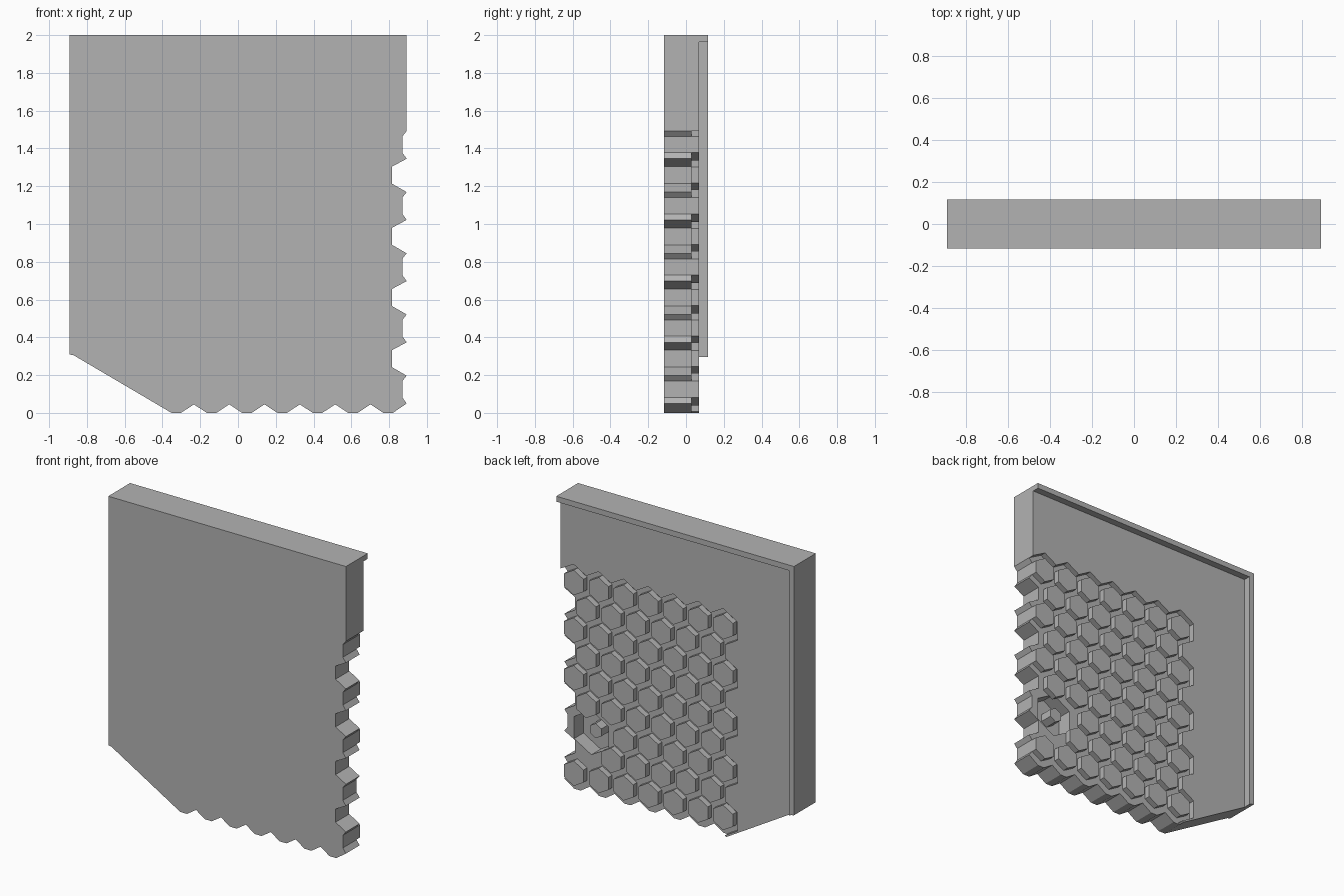
import bpy, bmesh, math

cube = bpy.data.objects.get("Cube")
if cube:
    bpy.data.objects.remove(cube, do_unlink=True)

# Single plain material
grey = bpy.data.materials.new("plain_grey")
grey.use_nodes = True
color = (0.45, 0.45, 0.45, 1)
grey.diffuse_color = color
grey.node_tree.nodes["Principled BSDF"].inputs["Base Color"].default_value = color

# Shared layout: honeycomb spacing and depth levels
PITCH = 0.187
ROW = PITCH * math.sqrt(3) / 2
COL0, ROW0 = 0.795, 0.125
COLS, ROWS = 7, 9
EDGE, TOP = 0.893, 2.0
FRONT, FLOOR, SURFACE, BACK = -0.117, 0.03, 0.07, 0.117


def row_z(r):
    return ROW0 + r * ROW


def col_x(c, r=0):
    return COL0 - c * PITCH - (r % 2) * PITCH / 2


def hexagon(x, z, radius):
    return [(x + radius * math.sin(i * math.pi / 3),
             z + radius * math.cos(i * math.pi / 3)) for i in range(6)]


def prisms(name, profiles, y0, y1):
    """Extrude each x-z profile from y0 to y1 into one object."""
    bm = bmesh.new()
    for profile in profiles:
        face = bm.faces.new([bm.verts.new((x, y0, z)) for x, z in profile])
        new = bmesh.ops.extrude_face_region(bm, geom=[face])["geom"]
        verts = [v for v in new if isinstance(v, bmesh.types.BMVert)]
        bmesh.ops.translate(bm, verts=verts, vec=(0, y1 - y0, 0))
    bmesh.ops.recalc_face_normals(bm, faces=bm.faces)
    mesh = bpy.data.meshes.new(name)
    bm.to_mesh(mesh)
    bm.free()
    mesh.materials.append(grey)
    obj = bpy.data.objects.new(name, mesh)
    bpy.context.collection.objects.link(obj)
    return obj


# Front slab: toothed right side, zigzag bottom, sloped left corner
corner = [(-0.352, 0), (-0.87, 0.305), (-EDGE, 0.31)]
outline = [(-EDGE, TOP), (EDGE, TOP)]
for r in reversed(range(ROWS)):
    z = row_z(r)
    if r % 2 == 0:
        outline += [(EDGE, z + 0.072), (0.87, z + 0.043),
                    (0.87, z - 0.043), (EDGE, z - 0.075)]
    else:
        outline += [(0.815, z + 0.045), (0.815, z - 0.045)]
for c in range(COLS):
    x = col_x(c)
    outline.append((x + 0.025, 0))
    if c < COLS - 1:
        outline += [(x - 0.025, 0), (x - PITCH / 2, 0.045)]
slab = prisms("front_slab", [outline + corner], FRONT, FLOOR)

# Raised border around the honeycomb field
border = [(-EDGE, TOP), (EDGE, TOP), (EDGE, row_z(ROWS - 1) + 0.071)]
top_z = row_z(ROWS - 1)
for c in range(COLS):
    border.append((col_x(c), top_z + 0.125))
    if c < COLS - 1:
        border.append((col_x(c) - PITCH / 2, top_z + 0.071))
left = col_x(COLS - 1)
for r in reversed(range(0, ROWS, 2)):
    z = row_z(r)
    if r < ROWS - 1:
        border.append((left - 0.014, z + 0.117))
    border += [(left - 0.108, z + 0.0625), (left - 0.108, z - 0.0625),
               (left - 0.014, z - 0.117)]
prisms("back_border", [border + corner], FLOOR, SURFACE)

# Lip along the top and the plain side
LIP = 0.037
lip = [(-EDGE, TOP), (EDGE, TOP), (EDGE, TOP - LIP), (LIP - EDGE, TOP - LIP),
       (LIP - EDGE, 0.297), (-0.87, 0.305), (-EDGE, 0.31)]
prisms("back_lip", [lip], SURFACE, BACK)

# Hexagonal tiles, leaving an opening for the socket
SOCKET_X, SOCKET_Z, SOCKET_R = 0.69, 0.415, 0.15
tiles = []
for r in range(ROWS):
    for c in range(COLS - r % 2):
        x, z = col_x(c, r), row_z(r)
        if math.hypot(x - SOCKET_X, z - SOCKET_Z) > SOCKET_R:
            tiles.append(hexagon(x, z, 0.085))
prisms("hex_tiles", tiles, FLOOR, SURFACE)

# Deep socket with a small peg
cutter = prisms("socket_cutter", [hexagon(SOCKET_X, SOCKET_Z, SOCKET_R)], -0.07, 0.1)
cutter.hide_render = True
cutter.hide_viewport = True
cutter.display_type = "WIRE"
cut = slab.modifiers.new("socket", "BOOLEAN")
cut.operation = "DIFFERENCE"
cut.solver = "EXACT"
cut.object = cutter
prisms("socket_peg", [hexagon(0.665, 0.43, 0.05)], -0.07, 0.02)
